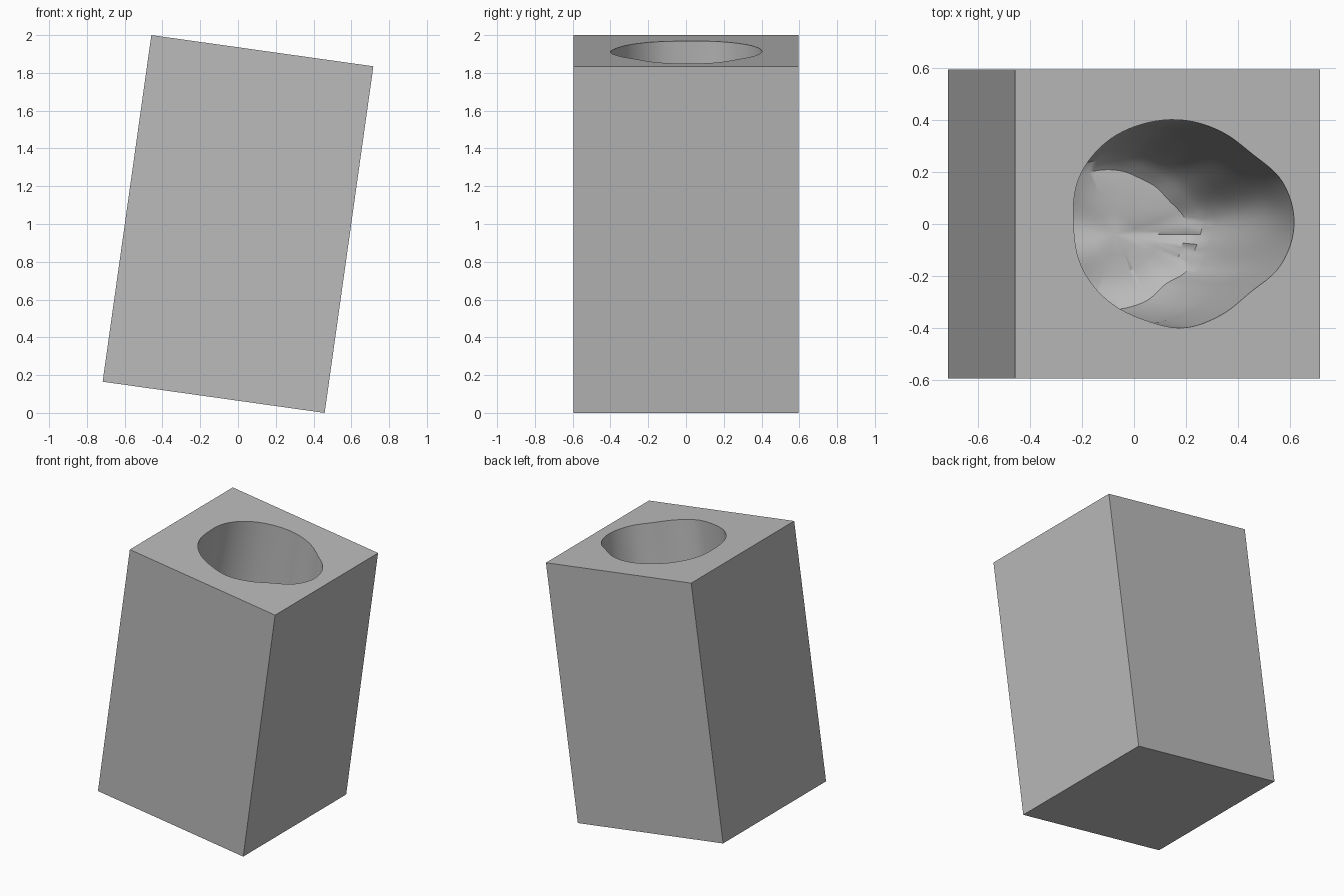
import bpy, bmesh, math
from mathutils import Matrix, Vector

cube = bpy.data.objects.get("Cube")
if cube:
    bpy.data.objects.remove(cube, do_unlink=True)

WIDTH, DEPTH, HEIGHT = 1.187, 1.19, 1.853
TILT = math.radians(8)
SIDES = 96

grey = bpy.data.materials.new("plain_grey")
grey.use_nodes = True
colour = (0.5, 0.5, 0.5, 1)
grey.diffuse_color = colour
grey.node_tree.nodes["Principled BSDF"].inputs["Base Color"].default_value = colour


def make_object(name, bm):
    mesh = bpy.data.meshes.new(name)
    bmesh.ops.recalc_face_normals(bm, faces=bm.faces)
    bm.to_mesh(mesh)
    bm.free()
    obj = bpy.data.objects.new(name, mesh)
    bpy.context.collection.objects.link(obj)
    mesh.materials.append(grey)
    return obj


# Uneven mouth outline: radii at equal angles, counter-clockwise from +x
MOUTH = [.43, .418, .38, .385, .40, .417, .437, .444,
         .428, .43, .417, .40, .40, .38, .37, .41]


def mouth_radius(angle):
    t = angle / math.tau * len(MOUTH)
    i, f = int(t), t % 1
    a, b, c, d = (MOUTH[(i + k) % len(MOUTH)] for k in (-1, 0, 1, 2))
    return b + .5 * f * (c - a + f * (2*a - 5*b + 4*c - d + f * (3*(b - c) + d - a)))


# Cavity sections: depth, x scale, y scale, x shift, y shift
SECTIONS = [(-.1, 1, 1, .063, 0), (0, 1, 1, .063, 0), (.2, 1.01, .99, .063, 0),
            (.5, 1.02, .97, .063, 0), (.8, 1.0, .95, .06, 0),
            (1.0, .95, .92, .055, -.01), (1.2, .88, .85, .04, -.02),
            (1.35, .81, .78, .02, -.03), (1.42, .74, .72, .01, -.04),
            (1.45, .64, .62, .0, -.04), (1.46, .4, .4, .0, -.04),
            (1.465, .2, .2, .0, -.04)]


def cavity_point(section, angle):
    depth, sx, sy, dx, dy = section
    r = mouth_radius(angle)
    # gentle folds on the lower wall on the +x side
    fold = max(0, math.cos(angle)) * max(0, min(1, depth - .2))
    r *= 1 + .03 * fold * math.sin(9 * angle)
    x, y = dx + r * sx * math.cos(angle), dy + r * sy * math.sin(angle)
    # shallow fan of ridges across the floor
    if depth > 1.4:
        fan = math.atan2(y + .06, .42 - x)
        depth += .012 * math.sin(14 * fan)
    return x, y, HEIGHT / 2 - depth


bm = bmesh.new()
rings = [[bm.verts.new(cavity_point(s, math.tau * i / SIDES)) for i in range(SIDES)]
         for s in SECTIONS]
for upper, lower in zip(rings, rings[1:]):
    for i in range(SIDES):
        j = (i + 1) % SIDES
        bm.faces.new((upper[i], upper[j], lower[j], lower[i]))
bm.faces.new(rings[0])
centre = bm.verts.new((0, -.04, HEIGHT / 2 - 1.466))
for i in range(SIDES):
    bm.faces.new((rings[-1][i], rings[-1][(i + 1) % SIDES], centre))
cutter = make_object("cavity_cutter", bm)
cutter.hide_render = True

# Rectangular block
bm = bmesh.new()
bmesh.ops.create_cube(bm, size=1, matrix=Matrix.Diagonal((WIDTH, DEPTH, HEIGHT, 1)))
block = make_object("mould_block", bm)

# Cut the cavity, then lean the block and lift it onto one edge
cut = block.modifiers.new("cavity", 'BOOLEAN')
cut.operation = 'DIFFERENCE'
cut.solver = 'EXACT'
cut.object = cutter
bpy.context.view_layer.objects.active = block
block.select_set(True)
bpy.ops.object.modifier_apply(modifier=cut.name)
bpy.data.objects.remove(cutter, do_unlink=True)

block.data.transform(Matrix.Translation(Vector((0, 0, 1))) @ Matrix.Rotation(TILT, 4, 'Y'))
bpy.ops.object.shade_smooth_by_angle(angle=math.radians(35))
